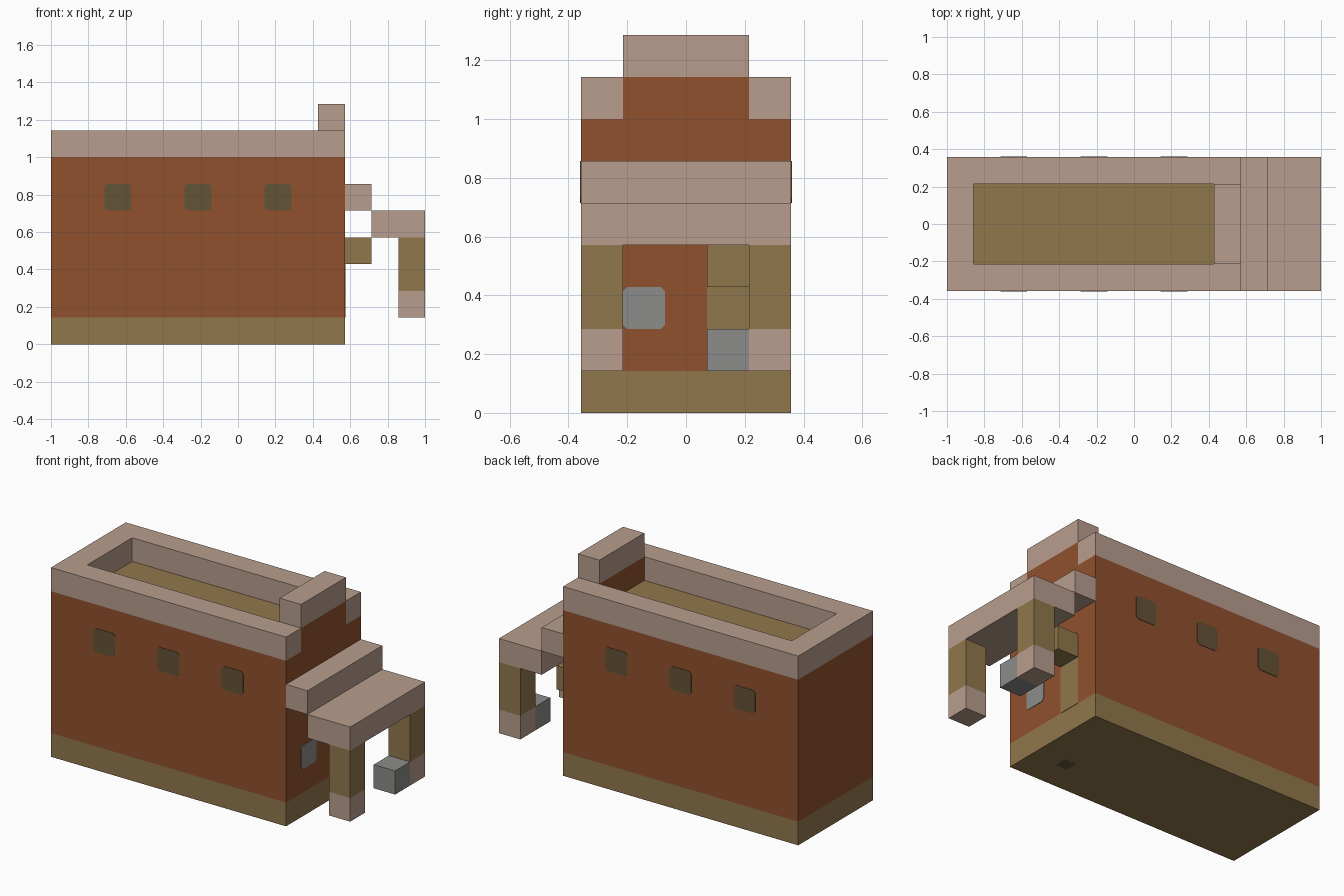
import bpy, bmesh
from mathutils import Vector

old = bpy.data.objects.get("Cube")
if old:
    bpy.data.objects.remove(old, do_unlink=True)

U = 1 / 7  # one block; all part sizes below are in blocks


def material(name, rgb):
    lin = [((c / 255 + 0.055) / 1.055) ** 2.4 for c in rgb] + [1]
    m = bpy.data.materials.new(name)
    m.use_nodes = True
    m.diffuse_color = lin
    m.node_tree.nodes["Principled BSDF"].inputs["Base Color"].default_value = lin
    return m


brick = material("rust brick", (145, 81, 46))
stone = material("pale stone", (184, 157, 142))
wood = material("olive wood", (145, 119, 77))
steel = material("grey metal", (140, 140, 138))
glass = material("dark window", (100, 83, 54))


def finish(name, bm, mats):
    bmesh.ops.recalc_face_normals(bm, faces=bm.faces)
    me = bpy.data.meshes.new(name)
    bm.to_mesh(me)
    bm.free()
    for m in mats:
        me.materials.append(m)
    ob = bpy.data.objects.new(name, me)
    bpy.context.collection.objects.link(ob)
    return ob


def box_mesh(lo, hi):
    bm = bmesh.new()
    bmesh.ops.create_cube(bm, size=1)
    for v in bm.verts:
        v.co = Vector([(h if c > 0 else l) * U for c, l, h in zip(v.co, lo, hi)])
    return bm


def box(name, lo, hi, mat):
    return finish(name, box_mesh(lo, hi), [mat])


def split(bm, z):
    """Cut the mesh level at height z and recolour the faces below."""
    geom = bm.verts[:] + bm.edges[:] + bm.faces[:]
    bmesh.ops.bisect_plane(bm, geom=geom, plane_co=(0, 0, z * U), plane_no=(0, 0, 1))
    for f in bm.faces:
        f.material_index = int(f.calc_center_median().z < z * U)


def prism(name, points, offset, mat):
    """Extrude a closed outline by an offset, both in blocks."""
    bm = bmesh.new()
    face = bm.faces.new([bm.verts.new(Vector(p) * U) for p in points])
    ext = bmesh.ops.extrude_face_region(bm, geom=[face], use_keep_orig=True)
    verts = [g for g in ext["geom"] if isinstance(g, bmesh.types.BMVert)]
    bmesh.ops.translate(bm, verts=verts, vec=Vector(offset) * U)
    return finish(name, bm, [mat])


def plate(name, centre, across, normal, mat):
    """One-block pane with clipped corners."""
    c, a, up = Vector(centre), Vector(across), Vector((0, 0, 1))
    s, k = 0.5, 0.4
    outline = [(s, k), (k, s), (-k, s), (-s, k), (-s, -k), (-k, -s), (k, -s), (s, -k)]
    return prism(name, [c + a * p + up * q for p, q in outline], Vector(normal) * 0.02, mat)


# Main building: brick walls, wooden base course and flat roof
bm = box_mesh((-7, -2.5, 0), (4, 2.5, 7))
split(bm, 1)
bm.normal_update()
for f in bm.faces:
    if f.normal.z > 0.9:
        f.material_index = 1
bottom = next(f for f in bm.faces if f.normal.z < -0.9)
# Drain hole inset in the underside
bmesh.ops.inset_region(bm, faces=[bottom], thickness=0.1)
mid = bottom.calc_center_median()
for v in bottom.verts:
    v.co.x = (2.5 + (0.27 if v.co.x > mid.x else -0.27)) * U
    v.co.y = (-1 + (0.27 if v.co.y > mid.y else -0.27)) * U
bottom.material_index = 2
finish("building", bm, [brick, wood, glass])

# Parapet open at the entrance end, with a brick centre under a raised cap
rim = [(4, -2.5), (4, -1.5), (-6, -1.5), (-6, 1.5), (4, 1.5), (4, 2.5), (-7, 2.5), (-7, -2.5)]
prism("parapet", [(x, y, 7) for x, y in rim], (0, 0, 1), stone)
box("parapet_centre", (3, -1.5, 7), (4, 1.5, 8), brick)
box("parapet_cap", (3, -1.5, 8), (4, 1.5, 9), stone)

# Stepped porch roof
box("porch_roof_upper", (4, -2.5, 5), (5, 2.5, 6), stone)
box("porch_roof_lower", (5, -2.5, 4), (7, 2.5, 5), stone)

# Porch posts with pale feet
for side, y in (("right", -2.5), ("left", 1.5)):
    bm = box_mesh((6, y, 1), (7, y + 1, 4))
    split(bm, 2)
    finish("porch_post_" + side, bm, [wood, stone])

# Metal box beside one post, door and its wooden hood
box("metal_box", (6, 0.5, 1), (7, 1.5, 2), steel)
box("door_hood", (4, 0.5, 3), (5, 1.5, 4), wood)
box("door", (4, 0.5, 1), (4.02, 1.5, 3), wood)
plate("end_window", (4, -1, 2.5), (0, 1, 0), (1, 0, 0), steel)

# Windows along both long sides
for side, d in (("front", -1), ("back", 1)):
    for i, x in enumerate((-4.5, -1.5, 1.5)):
        plate(f"{side}_window_{i + 1}", (x, d * 2.5, 5.5), (1, 0, 0), (0, d, 0), glass)
